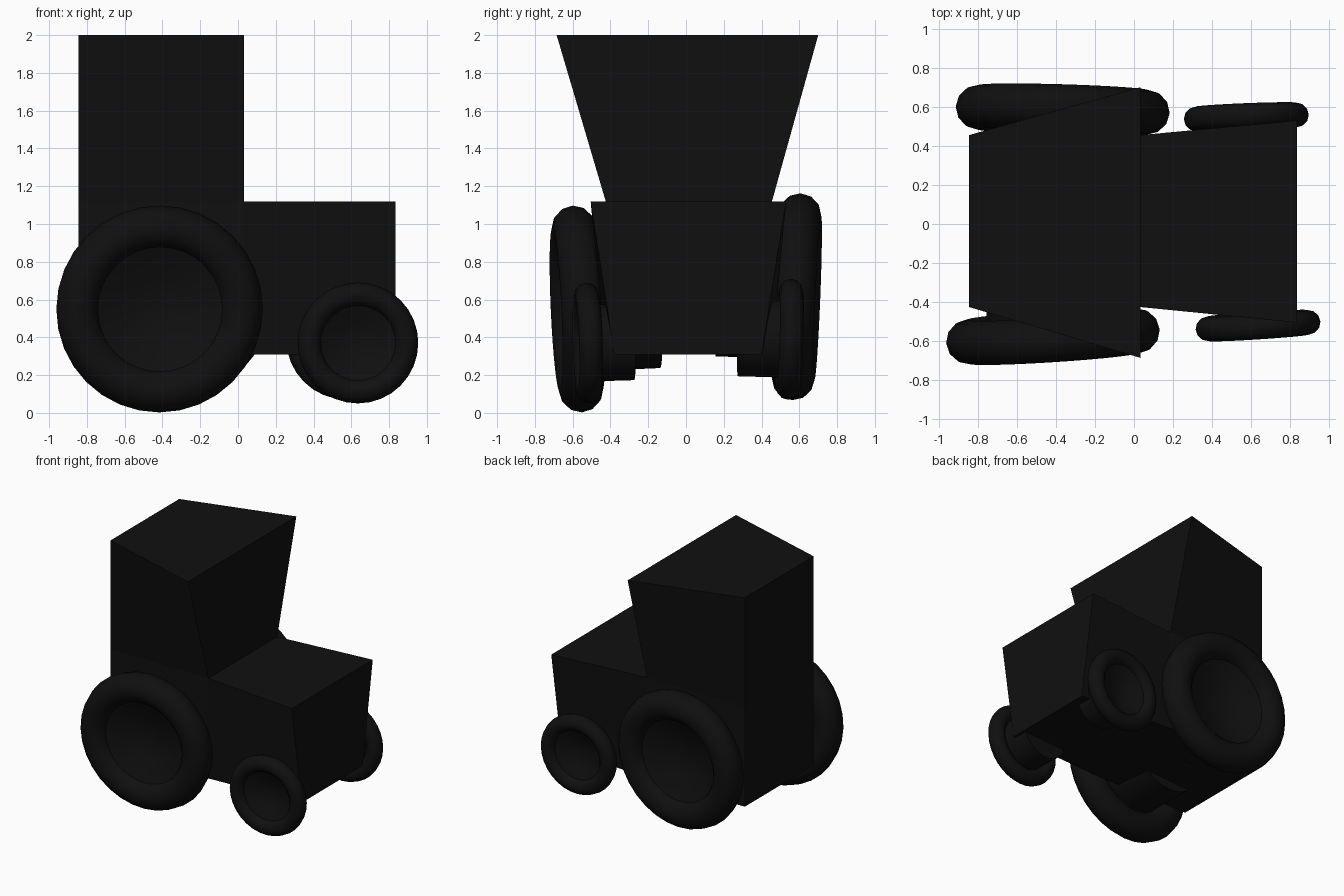
import bpy, bmesh, math
from mathutils import Vector

if "Cube" in bpy.data.objects:
    bpy.data.objects.remove(bpy.data.objects["Cube"])

black = bpy.data.materials.new("near_black")
black.diffuse_color = (0.005, 0.005, 0.005, 1)
black.use_nodes = True
black.node_tree.nodes["Principled BSDF"].inputs["Base Color"].default_value = black.diffuse_color


def finish(name, bm, smooth=False):
    bmesh.ops.remove_doubles(bm, verts=bm.verts, dist=1e-5)
    bmesh.ops.recalc_face_normals(bm, faces=bm.faces)
    mesh = bpy.data.meshes.new(name)
    bm.to_mesh(mesh)
    bm.free()
    mesh.materials.append(black)
    ob = bpy.data.objects.new(name, mesh)
    bpy.context.collection.objects.link(ob)
    if smooth:
        bpy.ops.object.select_all(action='DESELECT')
        ob.select_set(True)
        bpy.context.view_layer.objects.active = ob
        bpy.ops.object.shade_smooth_by_angle(angle=math.radians(40))
    return ob


def block(name, x0, x1, z0, z1, widths):
    """Tapered box; widths holds (y min, y max) for rear low, rear high, front low, front high."""
    bm = bmesh.new()
    corners = ((x0, z0), (x0, z1), (x1, z0), (x1, z1))
    vs = [bm.verts.new((x, y, z)) for (x, z), w in zip(corners, widths) for y in w]
    for f in ((0, 1, 3, 2), (4, 6, 7, 5), (0, 4, 5, 1), (2, 3, 7, 6), (0, 2, 6, 4), (1, 5, 7, 3)):
        bm.faces.new([vs[i] for i in f])
    return finish(name, bm)


def lathe(name, profile, matrix, segments=32):
    bm = bmesh.new()
    rings = []
    for r, h in profile:
        angles = [2 * math.pi * i / segments for i in range(segments)]
        rings.append([bm.verts.new(matrix @ Vector((r * math.cos(a), r * math.sin(a), h)))
                      for a in angles])
    for a, b in zip(rings, rings[1:]):
        for i in range(segments):
            j = (i + 1) % segments
            bm.faces.new((a[i], a[j], b[j], b[i]))
    return finish(name, bm, True)


def wheel(name, centre, slope_x, slope_z, radius, tube, dish, hub_end):
    """Slightly tilted wheel: round tyre, concave outer dish and thick inner hub."""
    side = math.copysign(1, centre[1])
    normal = Vector((-slope_x, 1, -slope_z)) * side
    mat = normal.to_track_quat('Z', 'Y').to_matrix().to_4x4()
    mat.translation = Vector(centre)
    ring = radius - tube
    tyre = [(ring + tube * math.cos(2 * math.pi * i / 12),
             tube * math.sin(2 * math.pi * i / 12)) for i in range(13)]
    lathe(name + "_tyre", tyre, mat)
    rim = ring - tube + 0.01
    inner = hub_end - abs(centre[1])
    lathe(name + "_hub", [(0, -dish), (rim * 0.5, -dish * 0.5), (rim, tube * 0.3),
                          (rim, inner), (0, inner)], mat)


# Body: straight chassis, cab flaring toward its top front, hood widening forward
straight = (-0.425, 0.455)
block("chassis", -0.845, 0.032, 0.31, 1.12, [straight] * 4)
block("cab", -0.845, 0.032, 1.12, 2.0, [straight, straight, straight, (-0.685, 0.70)])
block("hood", 0.032, 0.835, 0.31, 1.12, [straight, straight, (-0.38, 0.40), (-0.505, 0.53)])

# Wheels
wheel("rear_left_wheel", (-0.415, -0.575, 0.55), 0.065, -0.045, 0.548, 0.113, 0.07, 0.15)
wheel("rear_right_wheel", (-0.365, 0.585, 0.615), -0.03, 0.04, 0.548, 0.113, 0.07, 0.17)
wheel("front_left_wheel", (0.635, -0.52, 0.37), 0.065, -0.03, 0.32, 0.063, 0.05, 0.28)
wheel("front_right_wheel", (0.575, 0.548, 0.39), 0.04, 0.03, 0.32, 0.063, 0.05, 0.28)
